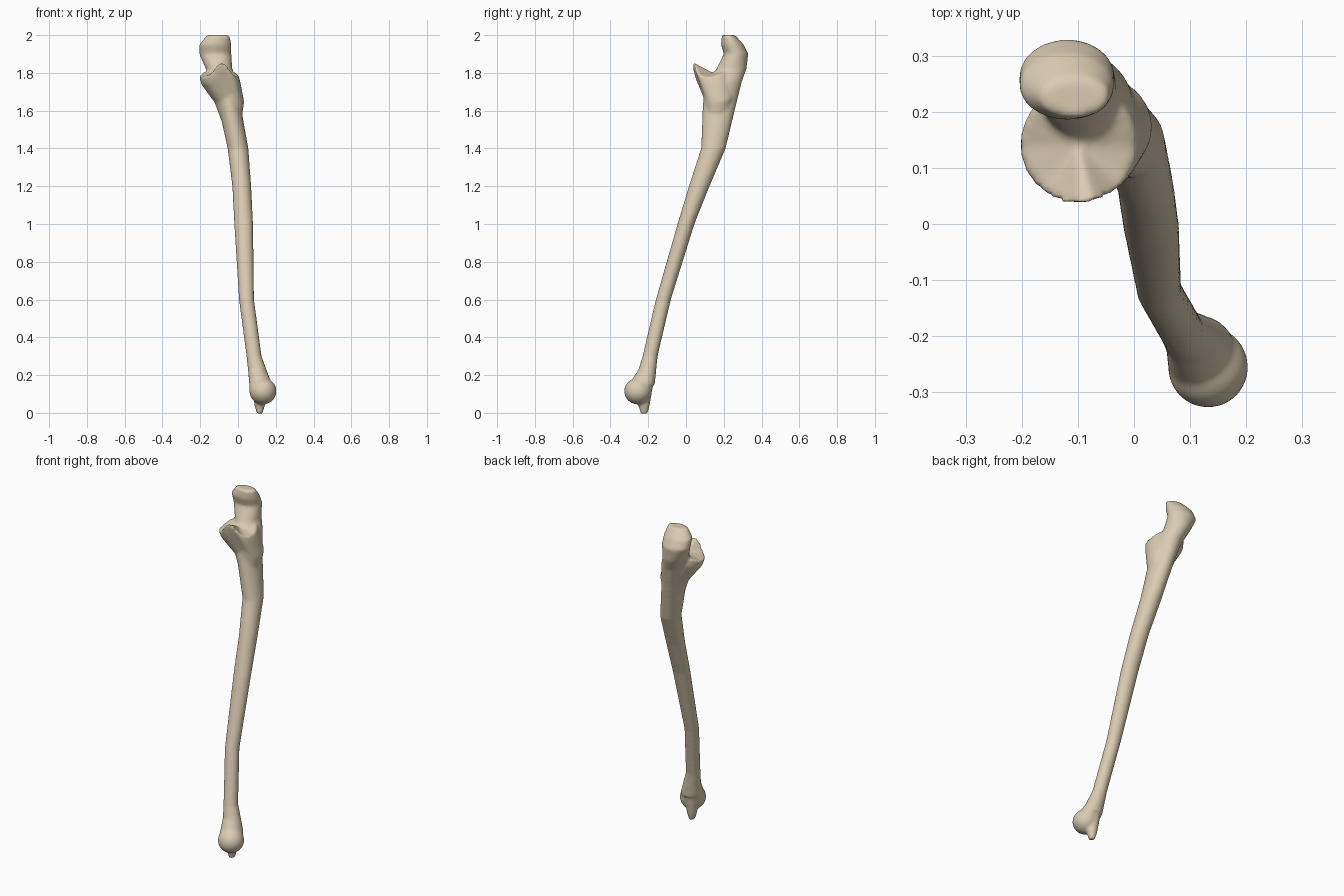
import bpy, bmesh
from math import cos, sin, pi
from mathutils import Matrix, Vector

cube = bpy.data.objects.get("Cube")
if cube:
    bpy.data.objects.remove(cube, do_unlink=True)

ivory = (0.7, 0.6, 0.44, 1)
bone_ivory = bpy.data.materials.new("bone_ivory")
bone_ivory.use_nodes = True
bone_ivory.diffuse_color = ivory
bone_ivory.node_tree.nodes["Principled BSDF"].inputs["Base Color"].default_value = ivory

sides = 24
angles = [2 * pi * step / sides for step in range(sides)]
bm = bmesh.new()


def oval(height, center_x, center_y, radius_x, radius_y):
    """Level elliptical cross-section."""
    return [Vector((center_x + radius_x * cos(angle),
                    center_y + radius_y * sin(angle), height)) for angle in angles]


def loft(rings):
    """Skin a closed solid through rings, fanning each end from its middle."""
    rows = [[bm.verts.new(point) for point in ring] for ring in rings]
    faces = []
    for lower, upper in zip(rows, rows[1:]):
        for i in range(sides):
            faces.append(bm.faces.new((lower[i - 1], lower[i], upper[i], upper[i - 1])))
    for row in (rows[0], rows[-1]):
        middle = bm.verts.new(sum((vert.co for vert in row), Vector()) / sides)
        for i in range(sides):
            faces.append(bm.faces.new((row[i - 1], row[i], middle)))
    bmesh.ops.recalc_face_normals(bm, faces=faces)


# Leaning shaft that swells upward and ends in a forward hook
shaft_sections = (
    (0.15, 0.12, -0.22, 0.06, 0.055),
    (0.3, 0.085, -0.19, 0.04, 0.04),
    (0.6, 0.045, -0.12, 0.04, 0.04),
    (1, 0.03, 0, 0.05, 0.045),
    (1.2, 0.02, 0.07, 0.05, 0.055),
    (1.4, 0, 0.145, 0.055, 0.065),
    (1.65, -0.05, 0.18, 0.06, 0.09),
    (1.75, -0.07, 0.2, 0.07, 0.095),
    (1.82, -0.1, 0.24, 0.07, 0.08),
    (1.9, -0.12, 0.265, 0.085, 0.065),
    (1.95, -0.12, 0.245, 0.085, 0.06),
    (2, -0.105, 0.225, 0.06, 0.035),
)
loft([oval(*section) for section in shaft_sections])

# Flared lip below the hook, its rim rising to a beak in front and to the back wall
lip_rim = oval(1.78, -0.1, 0.14, 0.105, 0.105)
for point, angle in zip(lip_rim, angles):
    beak = max(0, cos(angle + 0.45 * pi)) ** 8
    back_wall = max(0, sin(angle))
    point.z += 0.08 * beak + 0.04 * back_wall
lip_neck = [point + Vector((0.01, 0.01, -0.04)) for point in lip_rim]
lip_root = oval(1.5, -0.03, 0.16, 0.04, 0.05)
lip_waist = [root.lerp(neck, 0.6) + Vector((0.02, 0.02, 0))
             for root, neck in zip(lip_root, lip_neck)]
loft([lip_root, lip_waist, lip_neck, lip_rim])

# Rounded knob at the lower end
knob_place = Matrix.Translation((0.132, -0.255, 0.115))
knob_size = Matrix.Diagonal((0.072, 0.073, 0.07, 1))
bmesh.ops.create_uvsphere(bm, u_segments=sides, v_segments=sides // 2, radius=1,
                          matrix=knob_place @ knob_size)

# Taper joining the knob to the shaft
loft([oval(0.12, 0.13, -0.25, 0.07, 0.07), oval(0.25, 0.095, -0.2, 0.04, 0.04)])

# Small pointed spur behind the knob
loft([oval(-0.005, 0.115, -0.222, 0.015, 0.018),
      oval(0.04, 0.115, -0.222, 0.028, 0.03),
      oval(0.17, 0.11, -0.21, 0.04, 0.04)])

mesh = bpy.data.meshes.new("forearm_bone")
bm.to_mesh(mesh)
bm.free()
mesh.materials.append(bone_ivory)
forearm_bone = bpy.data.objects.new("forearm_bone", mesh)
bpy.context.collection.objects.link(forearm_bone)

# Fuse the overlapping parts into one smooth skin
fuse = forearm_bone.modifiers.new("fuse", 'REMESH')
fuse.mode = 'VOXEL'
fuse.voxel_size = 0.008
fuse.use_smooth_shade = True
soften = forearm_bone.modifiers.new("soften", 'SMOOTH')
soften.iterations = 5
